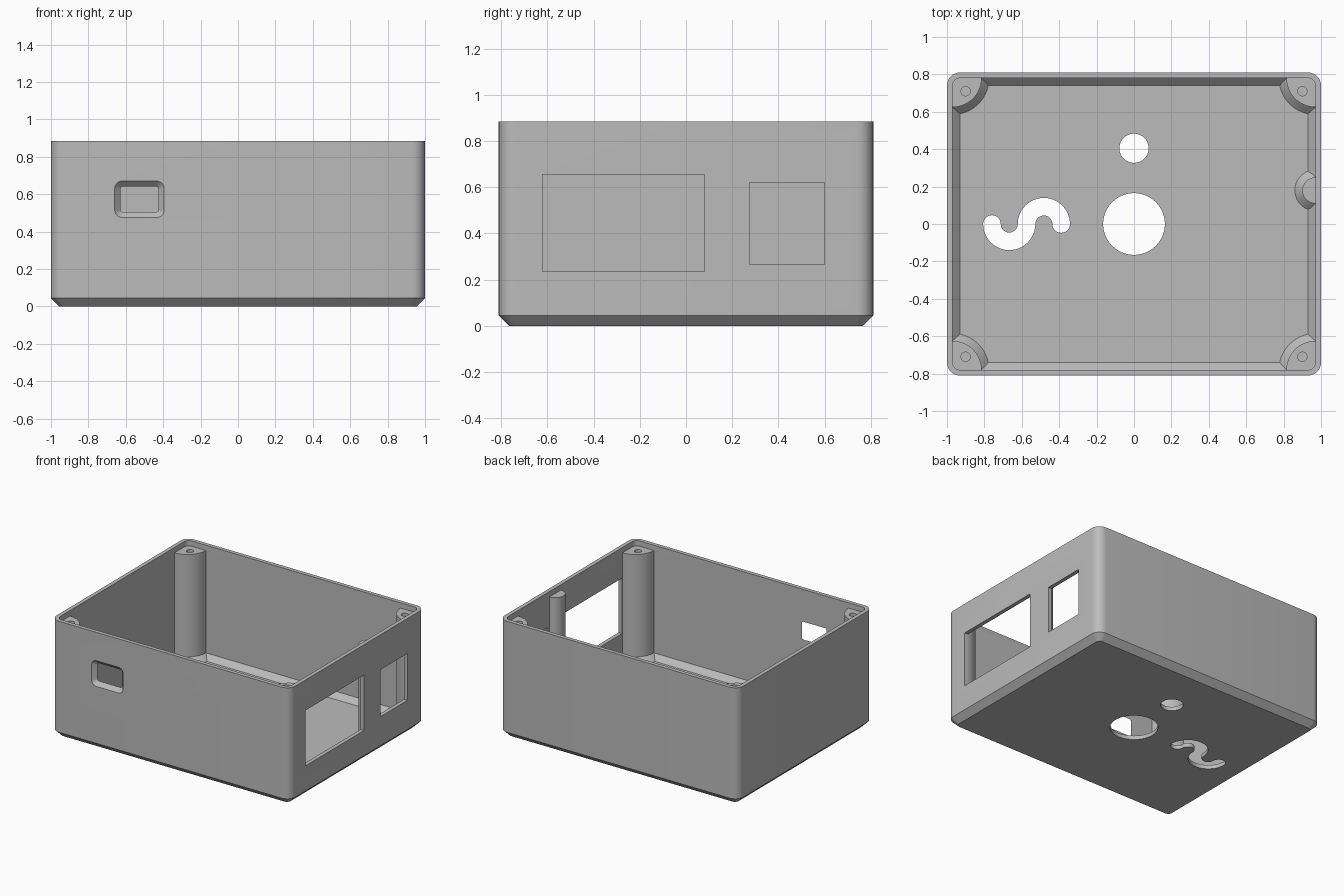
import bpy, bmesh, math

if "Cube" in bpy.data.objects:
    bpy.data.objects.remove(bpy.data.objects["Cube"])

HX, HY, TOP = 1.0, 0.81, 0.885      # half width, half depth, height
WALL, FLOOR, BEVEL = 0.03, 0.03, 0.04

grey = bpy.data.materials.new("grey plastic")
grey.diffuse_color = (0.5, 0.5, 0.5, 1)
grey.use_nodes = True
grey.node_tree.nodes["Principled BSDF"].inputs["Base Color"].default_value = grey.diffuse_color


def loft(name, rings):
    """Closed solid through equally sized rings of 3D points."""
    bm = bmesh.new()
    loops = [[bm.verts.new(p) for p in ring] for ring in rings]
    n = len(loops[0])
    for a, b in zip(loops, loops[1:]):
        for i in range(n):
            j = (i + 1) % n
            bm.faces.new((a[i], a[j], b[j], b[i]))
    bm.faces.new(loops[0][::-1])
    bm.faces.new(loops[-1])
    bmesh.ops.recalc_face_normals(bm, faces=bm.faces)
    mesh = bpy.data.meshes.new(name)
    bm.to_mesh(mesh)
    bm.free()
    mesh.materials.append(grey)
    obj = bpy.data.objects.new(name, mesh)
    bpy.context.collection.objects.link(obj)
    return obj


def rounded_rect(hx, hy, r, seg=8):
    pts = []
    for k, (sx, sy) in enumerate([(1, 1), (-1, 1), (-1, -1), (1, -1)]):
        for i in range(seg + 1):
            a = math.pi / 2 * (k + i / seg)
            pts.append((sx * (hx - r) + r * math.cos(a), sy * (hy - r) + r * math.sin(a)))
    return pts


def circle(x, y, r, n=64):
    return [(x + r * math.cos(2 * math.pi * i / n), y + r * math.sin(2 * math.pi * i / n))
            for i in range(n)]


def prism(name, pts, z0, z1):
    return loft(name, [[(x, y, z) for x, y in pts] for z in (z0, z1)])


def combine(body, other, operation):
    other.hide_render = True
    mod = body.modifiers.new(operation.lower(), 'BOOLEAN')
    mod.operation, mod.object, mod.solver = operation, other, 'EXACT'
    bpy.context.view_layer.objects.active = body
    bpy.ops.object.modifier_apply(modifier=mod.name)
    bpy.data.objects.remove(other)


# Open box: outer bevel, outer wall, rim, inner wall, inner bevel, floor
profile = [(0.045, 0, 0.03), (0, 0.045, 0.07), (0, TOP, 0.07), (WALL, TOP, 0.04),
           (WALL, FLOOR + BEVEL, 0.04), (WALL + BEVEL, FLOOR, 0.01)]
case = loft("enclosure", [[(x, y, z) for x, y in rounded_rect(HX - d, HY - d, r)]
                          for d, z, r in profile])


# Screw posts: wall-hugging sectors with a flared foot, top set below the rim
POST_TOP = 0.845


def post(name, radius, place, start, closing, seg=20):
    rings = []
    for z, r, e in [(0.015, radius + BEVEL, -0.03), (FLOOR, radius + BEVEL, -0.03),
                    (FLOOR + BEVEL, radius, 0.005), (POST_TOP, radius, 0.005)]:
        ring = []
        for i in range(seg + 1):
            a = start + (math.pi / 2 - start) * i / seg
            u, v = r * math.cos(a), r * math.sin(a)
            ring.append((max(u, -e + 0.002), max(v, -e + 0.002) if start == 0 else v))
        ring += closing(r, -e)
        rings.append([(*place(u, v), z) for u, v in ring])
    return loft(name, rings)


for sx in (-1, 1):
    for sy in (-1, 1):
        corner = post("corner_post", 0.155,
                      lambda u, v: (sx * (HX - WALL - u), sy * (HY - WALL - v)), 0,
                      lambda r, w: [(w, r), (w, w), (r, w)])
        combine(case, corner, 'UNION')
        combine(case, prism("screw_hole", circle(sx * 0.9, sy * 0.71, 0.025, 24), 0.6, 1), 'DIFFERENCE')

side = post("side_post", 0.07, lambda u, v: (HX - WALL - u, 0.18 + v), -math.pi / 2,
            lambda r, w: [(w, r), (w, -r)])
combine(case, side, 'UNION')

# Two rectangular windows in the right wall
for y0, y1, z0, z1 in [(-0.62, 0.08, 0.235, 0.655), (0.275, 0.6, 0.265, 0.62)]:
    window = prism("window", [(0.94, y0), (1.1, y0), (1.1, y1), (0.94, y1)], z0, z1)
    combine(case, window, 'DIFFERENCE')

# Funnel-shaped port in the front wall
port = loft("port", [[(-0.527 + x, y, 0.573 + z) for x, z in rounded_rect(hx, hz, r)]
                     for y, hx, hz, r in [(-0.82, 0.1425, 0.1075, 0.05),
                                          (-0.77, 0.0925, 0.0575, 0.003)]])
combine(case, port, 'DIFFERENCE')

# Round openings in the floor
for y, r in [(0, 0.165), (0.405, 0.078)]:
    combine(case, prism("floor_hole", circle(0, y, r), -0.1, 0.1), 'DIFFERENCE')

# Wavy slot in the floor: two half rings with rounded ends
R, H, N = 0.0925, 0.047, 24
XL, XR = -0.667, -0.482


def arc(cx, r, a0, a1, n=N):
    return [(cx + r * math.cos(a0 + (a1 - a0) * i / n), r * math.sin(a0 + (a1 - a0) * i / n))
            for i in range(n + 1)]


PI = math.pi
outline = (arc(XL, R + H, PI, 2 * PI)[:-1] + arc(XR, R - H, PI, 0)
           + arc(XR + R, H, PI, 2 * PI)[1:-1]
           + arc(XR, R + H, 0, PI)[:-1] + arc(XL, R - H, 2 * PI, PI)
           + arc(XL - R, H, 0, PI)[1:-1])
combine(case, prism("wavy_slot", outline, -0.1, 0.1), 'DIFFERENCE')

# Smooth the curved walls, keep the edges crisp
bpy.ops.object.select_all(action='DESELECT')
case.select_set(True)
bpy.context.view_layer.objects.active = case
bpy.ops.object.shade_smooth_by_angle(angle=math.radians(30))
